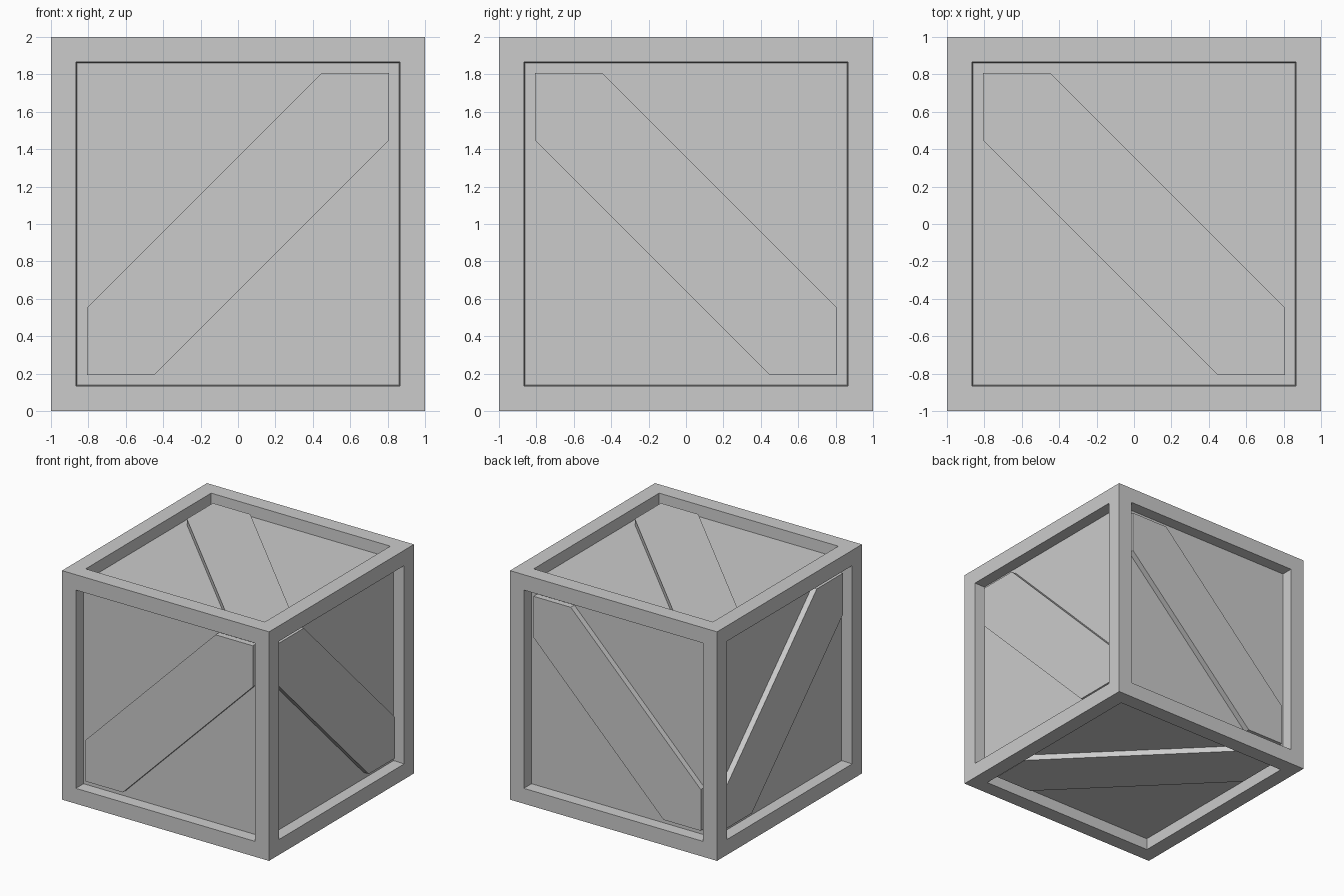
import bpy, bmesh
from math import pi

if "Cube" in bpy.data.objects:
    bpy.data.objects.remove(bpy.data.objects["Cube"])

HALF = 1.0        # half the crate size
RIM = 0.19        # width of the frame boards
PANEL = 0.10      # recess depth of the panels
BRACE = 0.05      # recess depth of the diagonal boards
SPREAD = 0.36     # half width of a diagonal board, measured along an axis


def add_object(name, bm):
    bmesh.ops.recalc_face_normals(bm, faces=bm.faces)
    mesh = bpy.data.meshes.new(name)
    bm.to_mesh(mesh)
    bm.free()
    obj = bpy.data.objects.new(name, mesh)
    obj.location = (0, 0, HALF)
    bpy.context.collection.objects.link(obj)
    return obj


# Crate body: cube with a framed, slightly tapered recess on every side
bm = bmesh.new()
bmesh.ops.create_cube(bm, size=2 * HALF)
panels = bm.faces[:]
bmesh.ops.inset_individual(bm, faces=panels, thickness=RIM)
bmesh.ops.inset_individual(bm, faces=panels, thickness=0.005, depth=-PANEL)
add_object("crate_frame", bm)


# Diagonal boards: corner-clipped prism, mirrored to the opposite side
def diagonal_board(name, rotation):
    e = HALF - RIM - 0.002
    c = e - SPREAD
    outline = [(-e, e), (-e, c), (c, -e), (e, -e), (e, -c), (-c, e)]
    bm = bmesh.new()
    face = bm.faces.new([bm.verts.new((x, y, HALF - PANEL)) for x, y in outline])
    top = bmesh.ops.extrude_face_region(bm, geom=[face], use_keep_orig=True)["geom"]
    bmesh.ops.translate(bm, vec=(0, 0, PANEL - BRACE),
                        verts=[v for v in top if isinstance(v, bmesh.types.BMVert)])
    obj = add_object(name, bm)
    obj.rotation_euler = rotation
    mirror = obj.modifiers.new("opposite_side", 'MIRROR')
    mirror.use_axis = (False, False, True)
    mirror.use_mirror_merge = False


diagonal_board("top_bottom_boards", (0, 0, 0))
diagonal_board("front_back_boards", (pi / 2, 0, pi))
diagonal_board("left_right_boards", (pi / 2, 0, pi / 2))
